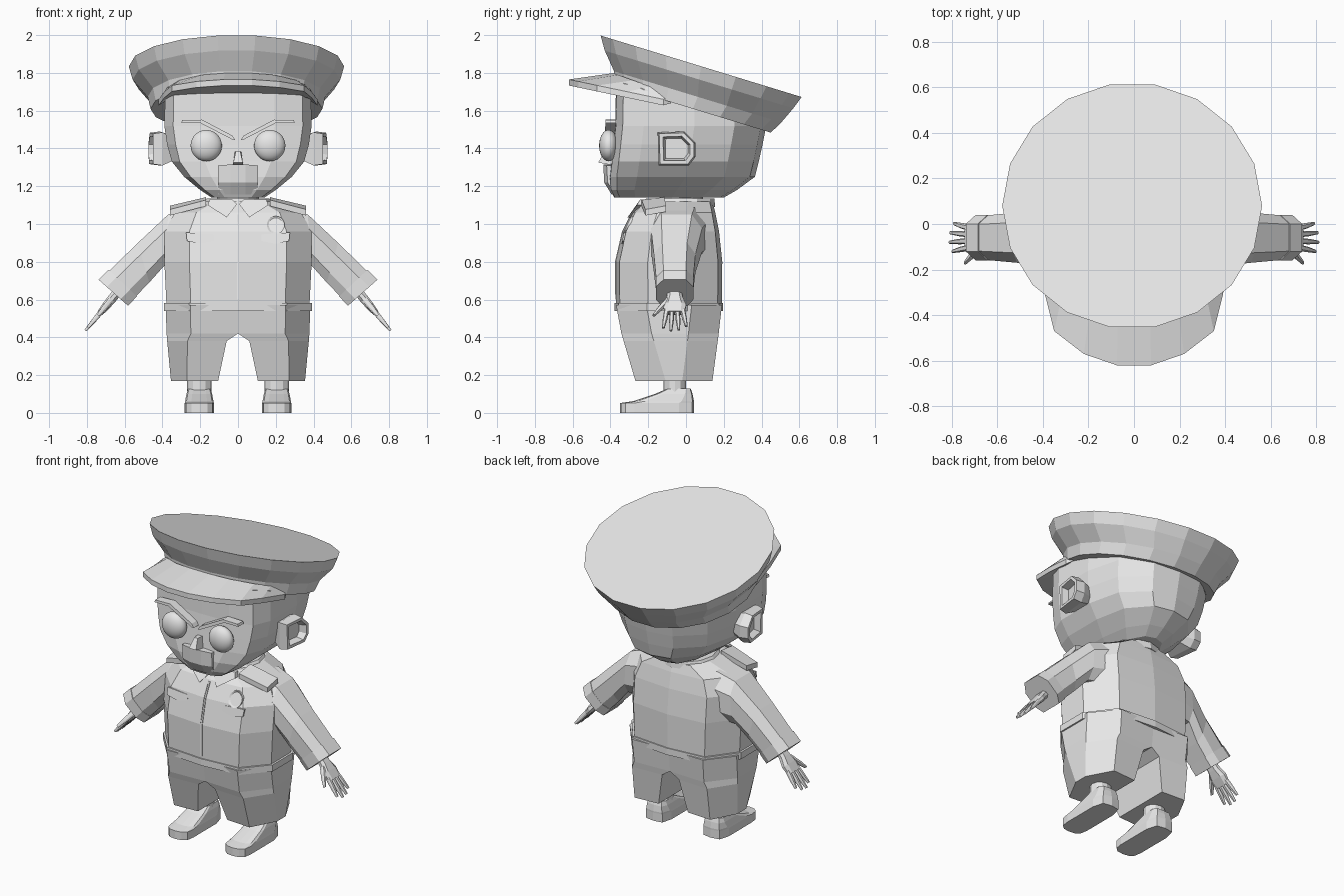
import bpy, bmesh, math
from mathutils import Vector

if "Cube" in bpy.data.objects:
    bpy.data.objects.remove(bpy.data.objects["Cube"])

grey = bpy.data.materials.new("plain_grey")
grey.diffuse_color = (0.8, 0.8, 0.8, 1)
grey.use_nodes = True
grey.node_tree.nodes["Principled BSDF"].inputs["Base Color"].default_value = grey.diffuse_color


def finish(name, bm):
    bmesh.ops.recalc_face_normals(bm, faces=bm.faces)
    me = bpy.data.meshes.new(name)
    bm.to_mesh(me)
    bm.free()
    ob = bpy.data.objects.new(name, me)
    bpy.context.collection.objects.link(ob)
    me.materials.append(grey)
    return ob


def loft(name, rings, side=1, caps=True):
    """Skin a list of equal-length closed rings; side=-1 mirrors in x."""
    bm = bmesh.new()
    vs = [[bm.verts.new((p[0] * side, p[1], p[2])) for p in r] for r in rings]
    n = len(rings[0])
    for a, b in zip(vs, vs[1:]):
        for i in range(n):
            j = (i + 1) % n
            bm.faces.new((a[i], a[j], b[j], b[i]))
    if caps:
        bm.faces.new(vs[0])
        bm.faces.new(vs[-1])
    return finish(name, bm)


def pair(name, rings):
    for side, tag in ((1, "left"), (-1, "right")):
        loft(f"{tag}_{name}", rings, side)


def section(half, z, yf, yb, w, slope=0.0):
    """Symmetric ring from a half outline running front to back."""
    full = half + [(-x, y) for x, y in half[-2:0:-1]]
    c, h = (yf + yb) / 2, (yb - yf) / 2
    return [(x * w, c + y * h, z - slope * (c + y * h)) for x, y in full]


def interp(table, z):
    for (z0, a), (z1, b) in zip(table, table[1:]):
        if z0 <= z <= z1:
            return a + (b - a) * (z - z0) / (z1 - z0)
    return table[-1][1]


def plate(name, outline, surf, t=0.012, sides=(1, -1)):
    """Thin plate from an (x, z) outline laid on the front surface y = surf(z)."""
    for s in sides:
        loft(name, [[(x, surf(z) + 0.01, z) for x, z in outline],
                    [(x, surf(z) - t, z) for x, z in outline]], s)


# head
HEAD = [(0, -1), (.5, -.99), (.88, -.9), (1, -.62), (1, .05), (.86, .58), (.45, .93), (0, 1)]
head = [(1.14, -.38, .2, .14), (1.18, -.40, .27, .2), (1.25, -.405, .365, .285),
        (1.33, -.395, .385, .35), (1.42, -.385, .405, .375), (1.52, -.375, .425, .39)]
loft("head", [section(HEAD, *r) for r in head] + [section(HEAD, 1.65, -.37, .42, .385, .29)])
face = lambda z: interp([(1.1, -.38), (1.18, -.40), (1.25, -.405), (1.33, -.395), (1.7, -.37)], z)

# hat crown, built in a tilted frame around the top disc centre
TILT = math.radians(17)


def hat_ring(n, t, r, rx):
    out = []
    for k in range(18):
        a = math.radians(10 + 20 * k)
        u = t + r * math.cos(a)
        out.append((-.008 + rx * math.sin(a), .08 + u * math.cos(TILT) + n * math.sin(TILT),
                    1.835 - u * math.sin(TILT) + n * math.cos(TILT)))
    return out


loft("hat_crown", [hat_ring(0, 0, .565, .57), hat_ring(-.07, .01, .53, .55),
                   hat_ring(-.16, .03, .47, .47), hat_ring(-.228, .025, .437, .455)])

# hat visor: front arc from one side to the other
outer = [(.42, -.12), (.39, -.31), (.35, -.47), (.22, -.57), (.075, -.62)]
inner = [(.40, -.08), (.37, -.19), (.31, -.28), (.19, -.36), (.07, -.385)]
both = lambda h: h + [(-x, y) for x, y in reversed(h)]
visor = []
for (ox, oy), (ix, iy) in zip(both(outer), both(inner)):
    zo, zi = 1.635 - .21 * oy, 1.66 - .36 * iy
    visor.append([(ix, iy, zi), (ox, oy, zo), (ox, oy, zo - .032), (ix, iy, 1.625 - .18 * iy)])
loft("hat_visor", visor)

# ears: flared cups with a sunken middle
EAR = [(-.15, 1.485), (-.01, 1.49), (.05, 1.43), (.05, 1.355), (.015, 1.31), (-.145, 1.31)]


def ear_ring(x, s, lean):
    return [(x + lean * (y + .05), -.05 + (y + .05) * s, 1.4 + (z - 1.4) * s) for y, z in EAR]


pair("ear", [ear_ring(.35, .75, 0), ear_ring(.41, 1, .1), ear_ring(.462, .92, .12),
             ear_ring(.462, .72, .12), ear_ring(.42, .6, .1)])

# eyes
for s in (1, -1):
    bm = bmesh.new()
    bmesh.ops.create_uvsphere(bm, u_segments=24, v_segments=14, radius=1)
    for v in bm.verts:
        v.co = (s * .168 + v.co.x * .083, -.41 + v.co.y * .05, 1.415 + v.co.z * .083)
    for f in bm.faces:
        f.smooth = True
    finish("eye", bm)

# brows, nose and muzzle
plate("brow", [(.015, 1.445), (.03, 1.447), (.2, 1.535), (.30, 1.535), (.295, 1.55),
               (.19, 1.552), (.03, 1.468)], face, .045)
loft("nose", [[(s * .017, -.38, 1.385), (s * .028, -.38, 1.31), (-s * .028, -.38, 1.31),
               (-s * .017, -.38, 1.385)] for s in (1,)] +
     [[(.012, -.43, 1.385), (.025, -.465, 1.325), (-.025, -.465, 1.325), (-.012, -.43, 1.385)]])
loft("muzzle", [[(x, -.36, z), (x, y, z), (x, y + .005, 1.22), (x, y + .045, 1.155), (x, -.36, 1.155)]
                for x, y, z in ((-.105, -.42, 1.31), (-.04, -.438, 1.315),
                                (.04, -.438, 1.315), (.105, -.42, 1.31))])

# neck and collar
ROUND = [(0, -1), (.5, -.87), (.87, -.5), (1, 0), (.87, .5), (.5, .87), (0, 1)]
loft("neck", [section(ROUND, z, -.13, .09, .11) for z in (1.05, 1.18)])
loft("collar", [section(ROUND, 1.09, -.25, .155, .2), section(ROUND, 1.135, -.21, .15, .165)])

# jacket body
BODY = [(0, -1), (.66, -.93), (1, -.4), (1, .3), (.66, .92), (0, 1)]
body = [(.56, -.37, .19, .378), (.8, -.372, .192, .39), (.96, -.335, .175, .39),
        (1.06, -.285, .155, .335), (1.12, -.23, .14, .18)]
loft("jacket", [section(BODY, *r) for r in body])
chest = lambda z: interp([(r[0], r[1]) for r in body], z) + .008
loft("belt", [section(BODY, z, -.378, .197, .392) for z in (.54, .583)])

# jacket details: collar wings, placket, pocket flaps, badge, shoulder straps
plate("collar_wing", [(.005, 1.105), (.06, 1.035), (.16, 1.10), (.15, 1.13), (.03, 1.13)], chest, .02)
plate("placket", [(-.006, .6), (.006, .6), (.006, .8), (.006, .96), (.006, 1.05),
                  (-.006, 1.05), (-.006, .96), (-.006, .8)], chest, .012, (1,))
plate("pocket_flap", [(.125, .945), (.125, .91), (.2, .895), (.27, .91), (.275, .955)], chest, .0)
bm = bmesh.new()
bmesh.ops.create_cone(bm, cap_ends=True, segments=20, radius1=.047, radius2=.047, depth=.03)
top = max(bm.faces, key=lambda f: f.calc_center_median().z)
bmesh.ops.inset_region(bm, faces=[top], thickness=.009, depth=-.006)
for v in bm.verts:
    x, y, z = v.co
    v.co = (.2 + x, chest(.995 + y) + .012 - z, .995 + y)
finish("round_badge", bm)
pair("shoulder_strap", [[(.17, y, 1.115 + h), (.36, y + .02, 1.065 + h), (.36, y + .13, 1.085 + h),
                         (.17, y + .12, 1.13 + h)] for y, h in ((-.235, -.02), (-.235, .012))])


# sleeves: octagonal sections between a top and a bottom point in the xz plane
def sleeve_ring(xt, zt, xb, zb, half, yc):
    out = []
    for f, y in ((0, -.6), (.28, -1), (.75, -1), (1, -.7), (1, .7), (.75, 1), (.28, 1), (0, .6)):
        out.append((xt + (xb - xt) * f, yc + y * half, zt + (zb - zt) * f))
    return out


pair("sleeve", [sleeve_ring(.25, 1.09, .25, .8, .16, -.05), sleeve_ring(.37, 1.05, .385, .785, .135, -.05),
                sleeve_ring(.53, .90, .47, .69, .11, -.06), sleeve_ring(.72, .715, .572, .585, .095, -.06)])
pair("cuff", [sleeve_ring(.685, .757, .535, .617, .1, -.06), sleeve_ring(.738, .705, .582, .567, .1, -.06)])

# hands: local frame along the forearm
D, N, O = Vector((.64, 0, -.77)), Vector((.77, 0, .64)), Vector((.625, -.06, .655))


def hand_ring(d, y, half, thick):
    c = O + D * d + Vector((0, y, 0))
    return [c + N * (thick * a) + Vector((0, half * b, 0))
            for a, b in ((1, .6), (.4, 1), (-.4, 1), (-1, .6), (-1, -.6), (-.4, -1), (.4, -1), (1, -.6))]


pair("palm", [hand_ring(0, 0, .035, .022), hand_ring(.06, 0, .042, .024),
              hand_ring(.11, 0, .06, .022), hand_ring(.165, 0, .055, .016)])
for y0, y1, end in ((-.042, -.06, .265), (-.014, -.02, .285), (.014, .022, .28), (.042, .062, .255)):
    pair("finger", [hand_ring(.14, y0, .013, .014), hand_ring((.15 + end) / 2, (y0 + y1) / 2, .012, .012),
                    hand_ring(end, y1, .007, .007)])
pair("thumb", [hand_ring(.07, -.03, .018, .016), hand_ring(.13, -.075, .015, .014),
               hand_ring(.18, -.11, .008, .008)])


# shorts: two mirrored halves with an arch between the legs
def leg_ring(z, x0, x1, yf, yb):
    return [(x0, yf + .01, z), (x0 + (x1 - x0) * .66, yf, z), (x1, yf + .16, z),
            (x1, yb - .16, z), (x0 + (x1 - x0) * .66, yb, z), (x0, yb - .01, z)]


pair("shorts_leg", [leg_ring(.17, .105, .355, -.268, .14), leg_ring(.38, .06, .375, -.33, .168),
                    leg_ring(.42, 0, .378, -.342, .173), leg_ring(.57, 0, .383, -.37, .19)])


# ankles and shoes
def foot_ring(z, yf, yb, w):
    return [(x + .205, y, z) for x, y, z in section(ROUND, z, yf, yb, w)]


def shoe_ring(z, yf, yb, w):
    half = [(0, -1), (.55, -.97), (.9, -.85), (1, -.6), (1, .6), (.75, .95), (0, 1)]
    return [(x + .205, y, z) for x, y, z in section(half, z, yf, yb, w)]


pair("ankle", [foot_ring(.1, -.118, .0, .065), foot_ring(.2, -.118, .0, .065)])
pair("shoe", [shoe_ring(0, -.35, .042, .077), shoe_ring(.052, -.35, .042, .077),
              shoe_ring(.062, -.28, .042, .075), shoe_ring(.1, -.165, .035, .068),
              shoe_ring(.128, -.1, .025, .06)])
